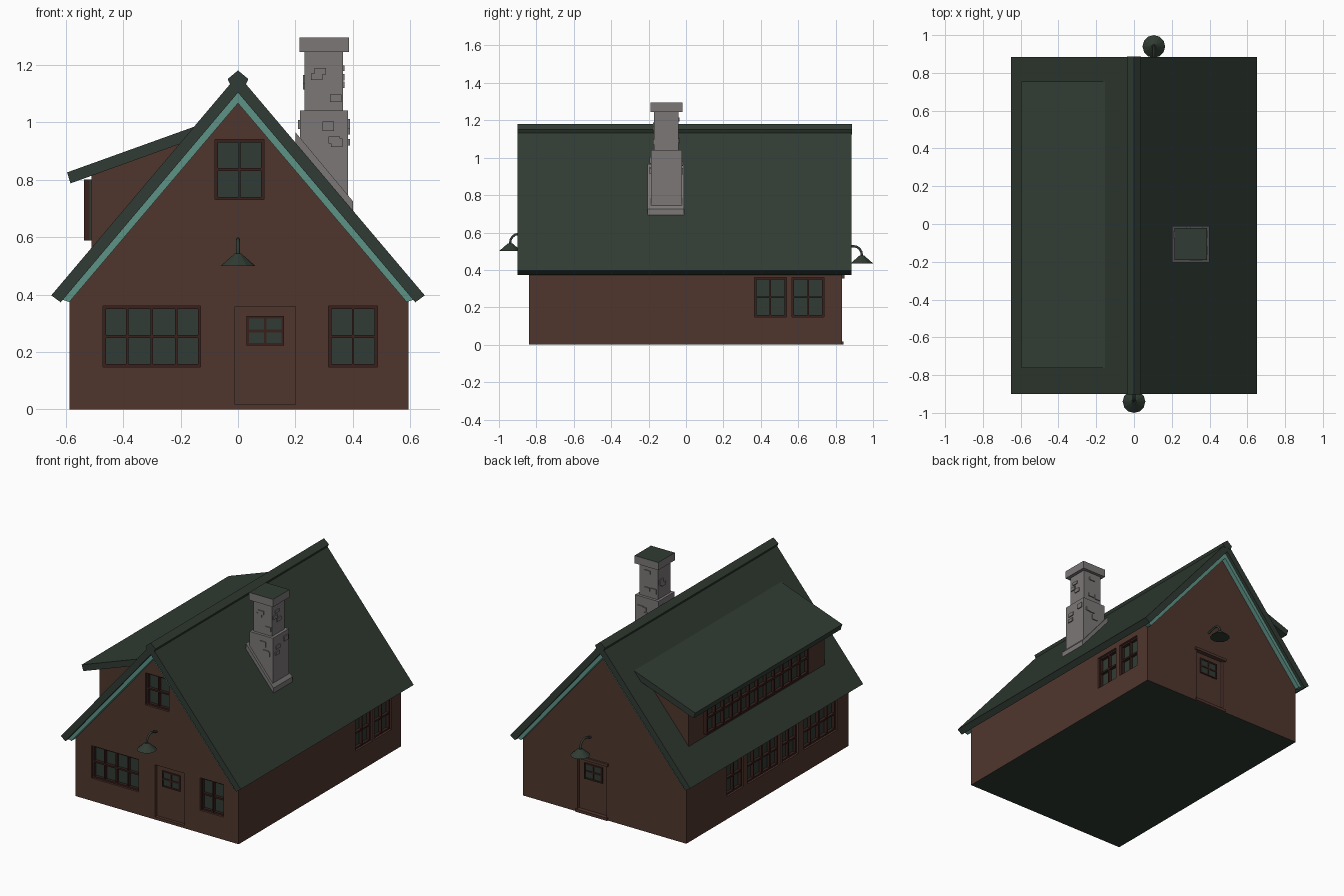
import bpy, bmesh, math, random
from mathutils import Vector

if "Cube" in bpy.data.objects:
    bpy.data.objects.remove(bpy.data.objects["Cube"])

random.seed(4)


def mat(name, rgb):
    m = bpy.data.materials.new(name)
    m.diffuse_color = (*rgb, 1)
    m.use_nodes = True
    m.node_tree.nodes["Principled BSDF"].inputs["Base Color"].default_value = m.diffuse_color
    return m


GREEN = mat("dark green", (0.030, 0.044, 0.033))
BROWN = mat("wall brown", (0.080, 0.037, 0.027))
DARK = mat("frame brown", (0.040, 0.015, 0.012))
TEAL = mat("teal trim", (0.11, 0.29, 0.24))
GREY = mat("chimney grey", (0.20, 0.185, 0.185))


def finish(name, bm, *mats):
    bmesh.ops.recalc_face_normals(bm, faces=bm.faces)
    me = bpy.data.meshes.new(name)
    bm.to_mesh(me)
    bm.free()
    for m in mats:
        me.materials.append(m)
    ob = bpy.data.objects.new(name, me)
    bpy.context.collection.objects.link(ob)
    return ob


def box(bm, a, b):
    lo = [min(p) for p in zip(a, b)]
    hi = [max(p) for p in zip(a, b)]
    vs = bmesh.ops.create_cube(bm, size=1)["verts"]
    for v in vs:
        v.co = [(lo[i] + hi[i]) / 2 + v.co[i] * (hi[i] - lo[i]) for i in range(3)]


def prism(name, pts, y0, y1, *mats):
    """Extrude an x-z profile along y."""
    bm = bmesh.new()
    f = bm.faces.new([bm.verts.new((x, y0, z)) for x, z in pts])
    ext = bmesh.ops.extrude_face_region(bm, geom=[f])["geom"]
    bmesh.ops.translate(bm, vec=(0, y1 - y0, 0),
                        verts=[g for g in ext if isinstance(g, bmesh.types.BMVert)])
    return finish(name, bm, *mats)


def chevron(name, top, bottom, xo, zo, xi, zi, y0, y1, m):
    pts = [(0, top), (xo, zo), (xi, zi), (0, bottom), (-xi, zi), (-xo, zo)]
    return prism(name, pts, y0, y1, m)


# Wall mappings: (along wall, height, outward distance) -> world
def front(u, z, d): return (u, -0.84 - d, z)
def back(u, z, d): return (u, 0.835 + d, z)
def right(u, z, d): return (0.593 + d, u, z)
def left(u, z, d): return (-0.587 - d, u, z)
def dormer(u, z, d): return (-0.51 - d, u, z)


# House body
body = prism("house_body", [(-0.587, 0), (0.593, 0), (0.593, 0.40), (0, 1.10), (-0.587, 0.40)],
             -0.84, 0.835, BROWN, GREEN)
cut = bmesh.new()
DEPTH = 0.035


def window(name, wall, u0, u1, z0, z1, cols, rows=2, glass=-DEPTH, face=-0.012, edge=0.01, bar=0.008):
    """Glass panel with outer frame and glazing bars."""
    bm = bmesh.new()
    box(bm, wall(u0, z0, glass - 0.004), wall(u1, z1, glass + 0.003))
    finish(name + "_glass", bm, GREEN)
    bm = bmesh.new()
    for i in range(cols + 1):
        w = edge if i in (0, cols) else bar
        c = u0 + (u1 - u0) * i / cols
        c += w / 2 if i == 0 else -w / 2 if i == cols else 0
        box(bm, wall(c - w / 2, z0, glass), wall(c + w / 2, z1, face))
    for i in range(rows + 1):
        w = edge if i in (0, rows) else bar * 1.3
        c = z0 + (z1 - z0) * i / rows
        c += w / 2 if i == 0 else -w / 2 if i == rows else 0
        box(bm, wall(u0, c - w / 2, glass), wall(u1, c + w / 2, face - 0.001))
    finish(name + "_frame", bm, DARK)


# Recessed windows on each wall
WINDOWS = [
    ("front_wide_window", front, -0.47, -0.13, 0.148, 0.36, 4),
    ("front_small_window", front, 0.315, 0.485, 0.148, 0.36, 2),
    ("gable_window", front, -0.08, 0.09, 0.73, 0.94, 2),
    ("right_window_a", right, 0.366, 0.537, 0.148, 0.36, 2),
    ("right_window_b", right, 0.568, 0.737, 0.148, 0.36, 2),
    ("left_window_a", left, 0.245, 0.415, 0.148, 0.36, 2),
    ("left_window_b", left, -0.13, 0.205, 0.148, 0.36, 4),
    ("left_window_c", left, -0.32, -0.155, 0.148, 0.36, 2),
    ("left_window_d", left, -0.72, -0.38, 0.148, 0.36, 4),
]
for w in WINDOWS:
    window(*w)
    _, wall, u0, u1, z0, z1, _ = w
    box(cut, wall(u0, z0, -DEPTH), wall(u1, z1, 0.05))

# Recessed doors with a small paned window
for nm, wall in (("front", front), ("back", back)):
    box(cut, wall(-0.01, 0.018, -0.02), wall(0.20, 0.358, 0.05))
    window(nm + "_door_window", wall, 0.03, 0.16, 0.222, 0.325, 2, 2, -0.019, -0.011, 0.009, 0.008)
bm = bmesh.new()
box(bm, back(-0.025, 0.355, -0.01), back(0.215, 0.372, 0.012))
box(bm, back(-0.02, 0.0, -0.01), back(0.21, 0.018, 0.008))
finish("back_door_lintel_and_sill", bm, BROWN)

cutter = finish("opening_cutter", cut, BROWN)
cutter.hide_render = True
mod = body.modifiers.new("openings", "BOOLEAN")
mod.object = cutter
mod.operation = "DIFFERENCE"
mod.solver = "EXACT"
bpy.context.view_layer.objects.active = body
bpy.ops.object.modifier_apply(modifier=mod.name)
bpy.data.objects.remove(cutter)
for p in body.data.polygons:  # dark underside
    p.material_index = 1 if p.normal.z < -0.9 and p.center.z < 0.005 else 0

# Main roof, ridge cap and gable trim
chevron("main_roof", 1.165, 1.103, 0.65, 0.397, 0.617, 0.373, -0.90, 0.885, GREEN)
chevron("ridge_cap", 1.18, 1.13, 0.036, 1.15, 0.024, 1.125, -0.902, 0.887, GREEN)
for nm, y0, y1 in (("front", -0.88, -0.835), ("back", 0.83, 0.865)):
    chevron(nm + "_gable_trim", 1.106, 1.066, 0.612, 0.382, 0.587, 0.374, y0, y1, TEAL)

# Shed dormer
prism("dormer_walls", [(-0.51, 0.5), (-0.51, 0.83), (-0.15, 0.96), (-0.15, 0.9), (-0.45, 0.5)],
      -0.70, 0.70, BROWN)
prism("dormer_roof", [(-0.15, 0.985), (-0.595, 0.825), (-0.583, 0.787), (-0.13, 0.95)],
      -0.763, 0.755, GREEN)
window("dormer_window", dormer, -0.50, 0.55, 0.588, 0.80, 12, 2, 0.003, 0.026, 0.012, 0.010)

# Chimney stack with roof flashing, projecting stones and a dark top
prism("chimney_flashing", [(0.20, 0.965), (0.40, 0.725), (0.40, 0.66), (0.20, 0.90)],
      -0.205, -0.01, GREY)
SECTIONS = [((0.215, -0.188, 0.64), (0.383, -0.022, 1.04)),
            ((0.232, -0.170, 1.03), (0.365, -0.040, 1.25)),
            ((0.214, -0.190, 1.245), (0.386, -0.020, 1.295))]
bm = bmesh.new()
for a, b in SECTIONS:
    box(bm, a, b)
for a, b in SECTIONS[:2]:
    for axis in (0, 1):
        for side in (a, b):
            for k in range(3):
                o = 1 - axis
                c = Vector((0, 0, 0))
                c[axis] = side[axis]
                c[o] = random.uniform(a[o] + 0.025, b[o] - 0.025)
                c.z = random.uniform(max(a[2], 0.90) + 0.02, b[2] - 0.03)
                h = Vector((0.02, 0.02, random.uniform(0.009, 0.018)))
                h[axis] = 0.006
                box(bm, c - h, c + h)
chimney = finish("chimney", bm, GREY, GREEN)
for p in chimney.data.polygons:
    p.material_index = 1 if p.normal.z > 0.9 and p.center.z > 1.29 else 0


# Gooseneck lamps: bent arm plus conical shade
def lamp(name, x, wall_y, s, z):
    cu = bpy.data.curves.new(name + "_arm", "CURVE")
    cu.dimensions = "3D"
    cu.bevel_depth = 0.007
    cu.bevel_resolution = 1
    sp = cu.splines.new("POLY")
    path = [(-0.01, 0.075), (0.04, 0.09)]
    path += [(0.055 + 0.045 * math.sin(t), 0.047 + 0.045 * math.cos(t))
             for t in (0, 0.4, 0.8, 1.2, 1.57)] + [(0.10, 0.03)]
    sp.points.add(len(path) - 1)
    for p, (d, h) in zip(sp.points, path):
        p.co = (x, wall_y + s * d, z + h, 1)
    cu.materials.append(GREEN)
    tmp = bpy.data.objects.new("arm_tmp", cu)
    me = bpy.data.meshes.new_from_object(tmp)
    bpy.data.objects.remove(tmp)
    bpy.context.collection.objects.link(bpy.data.objects.new(name + "_arm", me))
    bm = bmesh.new()
    bmesh.ops.create_cone(bm, cap_ends=True, segments=12, radius1=0.06, radius2=0.012, depth=0.042)
    bmesh.ops.translate(bm, verts=bm.verts, vec=(x, wall_y + s * 0.10, z + 0.021))
    finish(name + "_shade", bm, GREEN)


lamp("front_lamp", 0.0, -0.84, -1, 0.50)
lamp("back_lamp", 0.105, 0.84, 1, 0.435)
